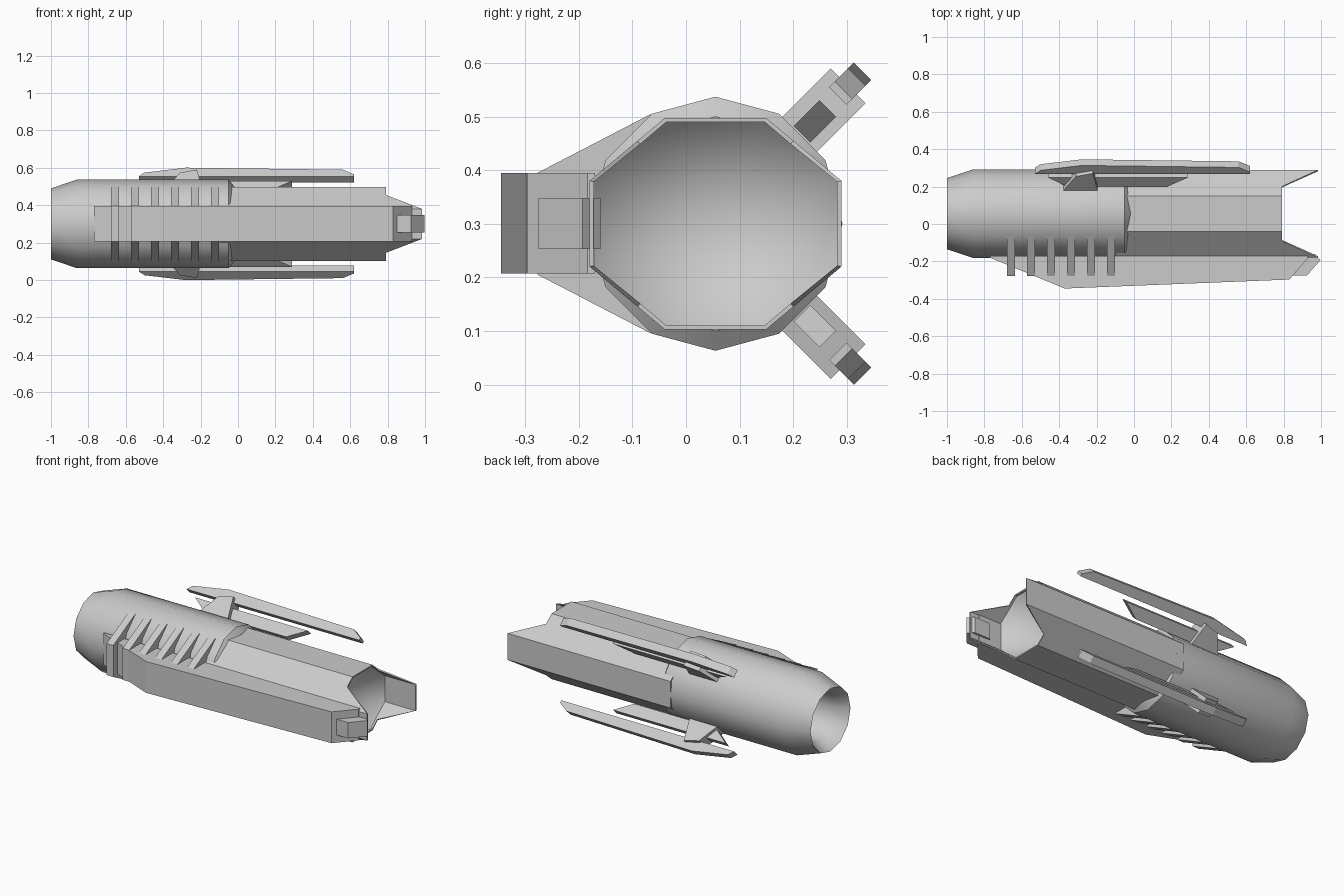
import bpy, bmesh, math
from mathutils import Vector

old = bpy.data.objects.get("Cube")
if old:
    bpy.data.objects.remove(old, do_unlink=True)

CY, CZ = 0.055, 0.30   # long axis of the body

grey = bpy.data.materials.new("plain grey")
grey.use_nodes = True
grey.diffuse_color = (0.6, 0.6, 0.6, 1)
grey.node_tree.nodes["Principled BSDF"].inputs["Base Color"].default_value = (0.6, 0.6, 0.6, 1)


def make(name, bm, recalc=True, smooth=None):
    """Turn a bmesh into a finished object."""
    bmesh.ops.remove_doubles(bm, verts=bm.verts, dist=0.0002)
    if recalc:
        bmesh.ops.recalc_face_normals(bm, faces=bm.faces)
    mesh = bpy.data.meshes.new(name)
    bm.to_mesh(mesh)
    bm.free()
    mesh.materials.append(grey)
    obj = bpy.data.objects.new(name, mesh)
    bpy.context.collection.objects.link(obj)
    if smooth:
        bpy.ops.object.select_all(action='DESELECT')
        obj.select_set(True)
        bpy.context.view_layer.objects.active = obj
        bpy.ops.object.shade_smooth_by_angle(angle=math.radians(smooth))
    return obj


def prism(name, profile, offset):
    """Extrude a closed outline of 3D points along an offset."""
    bm = bmesh.new()
    face = bm.faces.new([bm.verts.new(p) for p in profile])
    ext = bmesh.ops.extrude_face_region(bm, geom=[face], use_keep_orig=True)
    moved = [v for v in ext["geom"] if isinstance(v, bmesh.types.BMVert)]
    bmesh.ops.translate(bm, verts=moved, vec=offset)
    return make(name, bm)


# Round housing with a tapered, dished open mouth
bm = bmesh.new()
SIDES = 12
profile = [(-0.45, 0.0), (-0.45, 0.13), (-0.92, 0.145), (-1.0, 0.19),
           (-0.86, 0.237), (-0.05, 0.237), (-0.02, 0.2), (-0.02, 0.0)]
rings = []
for x, r in profile:
    rings.append([bm.verts.new((x, CY + r * math.cos(a), CZ + r * math.sin(a)))
                  for a in (math.tau * i / SIDES for i in range(SIDES))])
for a, b in zip(rings, rings[1:]):
    for i in range(SIDES):
        j = (i + 1) % SIDES
        bm.faces.new((a[i], a[j], b[j], b[i]))
bmesh.ops.remove_doubles(bm, verts=bm.verts, dist=0.0002)
make("round_housing", bm, smooth=35)

# Eight-sided sheath with two long end prongs
corners = [(sy * hy, sz * hz) for sy, sz, hy, hz in (
    (1, -1, 0.235, 0.08), (1, 1, 0.235, 0.08), (1, 1, 0.095, 0.197), (-1, 1, 0.095, 0.197),
    (-1, 1, 0.235, 0.08), (-1, -1, 0.235, 0.08), (-1, -1, 0.095, 0.197), (1, -1, 0.095, 0.197))]
START, END, TIP, NOTCH = -0.1, 0.79, 0.985, 0.36


def at(x, c):
    return Vector((x, CY + c[0], CZ + c[1]))


def is_side(c):
    return abs(c[0]) > 0.2


bm = bmesh.new()
for i, c in enumerate(corners):
    d = corners[(i + 1) % len(corners)]
    edge = [at(START, c), at(START, d), at(TIP if is_side(d) else END, d)]
    if is_side(c) != is_side(d):
        flat, side = (d, c) if is_side(c) else (c, d)
        edge.append(at(END, flat).lerp(at(END, side), NOTCH))
    edge.append(at(TIP if is_side(c) else END, c))
    bm.faces.new([bm.verts.new(p) for p in edge])
sheath = make("sheath", bm)
wall = sheath.modifiers.new("wall", 'SOLIDIFY')
wall.thickness = 0.008
wall.offset = -1

# Hollow cone inside the sheath end
bm = bmesh.new()
apex = bm.verts.new((0.54, CY, CZ))
rim = [bm.verts.new(at(END - 0.01, (c[0] * 0.97, c[1] * 0.97))) for c in corners]
for i in range(len(rim)):
    bm.faces.new((rim[i], rim[(i + 1) % len(rim)], apex))
make("inner_cone", bm, recalc=False, smooth=60)

# Front beam and its end lug
beam = [(-0.77, -0.17), (-0.77, -0.18), (-0.37, -0.345), (0.83, -0.297), (0.93, -0.184), (0.93, -0.17)]
prism("front_beam", [(x, y, 0.207) for x, y in beam], (0, 0, 0.188))
lug = [(0.84, -0.275), (0.925, -0.275), (0.997, -0.193), (0.965, -0.16), (0.86, -0.16)]
prism("end_lug", [(x, y, 0.253) for x, y in lug], (0, 0, 0.095))

# Six cooling fins across the front
fin = [(-0.277, 0.395), (-0.065, 0.505), (-0.065, 0.095), (-0.277, 0.205)]
for i in range(6):
    x = -0.68 + i * 0.107
    prism(f"cooling_fin_{i + 1}", [(x, y, z) for y, z in fin], (0.044, 0, 0))

# Rear wings: a pylon, an inner rail and a long outer blade, above and below
blade = [(-0.53, 0.33), (-0.5, 0.358), (-0.28, 0.395), (0.56, 0.38), (0.62, 0.345), (0.62, 0.33)]
pylon = [(-0.39, 0.21), (-0.31, 0.335), (-0.22, 0.357), (-0.19, 0.21)]
rail = [(-0.46, 0.3), (0.29, 0.3), (0.18, 0.232), (-0.36, 0.232)]
S = math.sqrt(0.5)
for where, up in (("upper", 1), ("lower", -1)):
    for part, outline, t0, t1 in (("blade", blade, -0.016, 0.03),
                                  ("pylon", pylon, -0.039, 0.053),
                                  ("rail", rail, -0.018, 0.026)):
        points = [(x, CY + (r - t0) * S, CZ + up * (r + t0) * S) for x, r in outline]
        w = (t1 - t0) * S
        prism(f"{where}_{part}", points, (0, -w, up * w))
